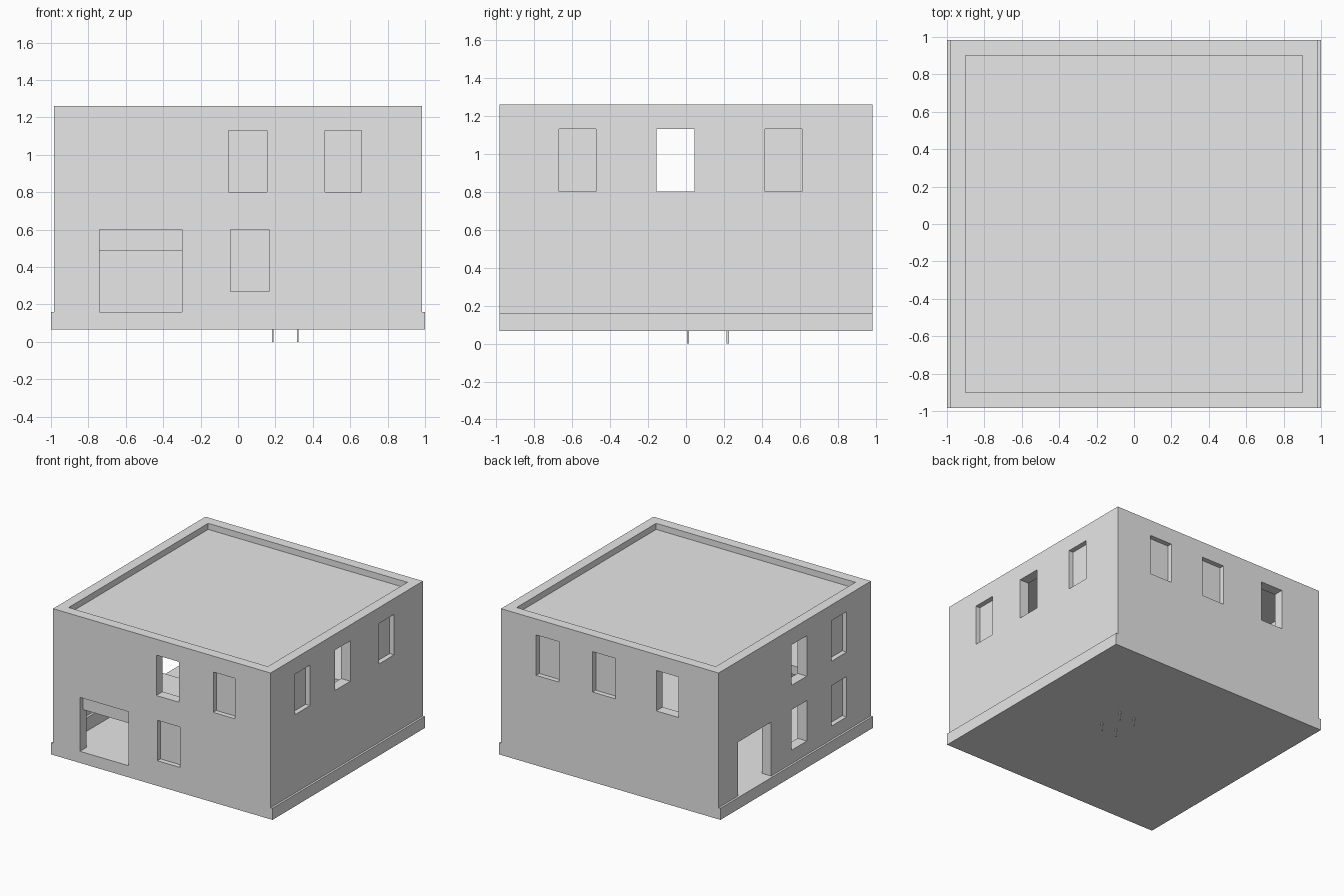
import bpy
import bmesh
from mathutils import Matrix, Vector

old = bpy.data.objects.get("Cube")
if old:
    bpy.data.objects.remove(old)

plaster = bpy.data.materials.new("plain_grey")
plaster.use_nodes = True
plaster.diffuse_color = (0.8, 0.8, 0.8, 1)
plaster.node_tree.nodes["Principled BSDF"].inputs["Base Color"].default_value = (0.8, 0.8, 0.8, 1)


def boxes(name, spans):
    """One object made of boxes given as ((x0, x1), (y0, y1), (z0, z1))."""
    bm = bmesh.new()
    for span in spans:
        mid = Vector([(a + b) / 2 for a, b in span])
        size = Vector([abs(b - a) for a, b in span])
        bmesh.ops.create_cube(bm, size=1, matrix=Matrix.Translation(mid) @ Matrix.Diagonal(size).to_4x4())
    mesh = bpy.data.meshes.new(name)
    bm.to_mesh(mesh)
    bm.free()
    mesh.materials.append(plaster)
    obj = bpy.data.objects.new(name, mesh)
    bpy.context.scene.collection.objects.link(obj)
    return obj


def cut(target, cutter):
    """Subtract the cutter, bake the result and remove the cutter."""
    mod = target.modifiers.new("cut", 'BOOLEAN')
    mod.operation = 'DIFFERENCE'
    mod.solver = 'EXACT'
    mod.object = cutter
    graph = bpy.context.evaluated_depsgraph_get()
    graph.update()
    target.data = bpy.data.meshes.new_from_object(target.evaluated_get(graph))
    target.modifiers.clear()
    bpy.data.objects.remove(cutter)


OUT, INN = 0.983, 0.9
BASE, GROUND, UPPER, TOP = 0.065, 0.16, 0.69, 1.26
LOW, HIGH = (0.27, 0.6), (0.8, 1.13)
DOOR = (GROUND, 0.6)


def on_wall(side, along, height, near, far):
    """Box in a wall, between two distances from the centre."""
    sign = -1 if side in ("front", "minus_x") else 1
    depth = tuple(sorted((sign * near, sign * far)))
    if side in ("front", "back"):
        return (along, depth, height)
    return (depth, along, height)


# Openings: wall, span along it, height span, and whether a pane closes it
openings = [
    ("front", (-0.05, 0.155), HIGH, False),
    ("front", (0.465, 0.66), HIGH, True),
    ("front", (-0.04, 0.165), LOW, True),
    ("front", (-0.74, -0.3), DOOR, False),
    ("back", (0.46, 0.665), HIGH, True),
    ("back", (-0.05, 0.155), HIGH, True),
    ("back", (-0.62, -0.42), HIGH, False),
    ("plus_x", (-0.67, -0.475), HIGH, True),
    ("plus_x", (-0.155, 0.045), HIGH, False),
    ("plus_x", (0.415, 0.61), HIGH, True),
    ("minus_x", (0.305, 0.73), DOOR, False),
    ("minus_x", (-0.155, 0.045), HIGH, False),
    ("minus_x", (-0.155, 0.045), LOW, False),
    ("minus_x", (-0.67, -0.475), HIGH, True),
    ("minus_x", (-0.67, -0.475), LOW, True),
]

# Walls: hollow shell with openings cut through
walls = boxes("walls", [((-OUT, OUT), (-OUT, OUT), (GROUND, TOP))])
cut(walls, boxes("cavity_cutter", [((-INN, INN), (-INN, INN), (0, 2))]))
cut(walls, boxes("opening_cutter", [on_wall(s, a, h, INN - 0.03, OUT + 0.03) for s, a, h, _ in openings]))

# Panes set back in the closed windows
boxes("window_panes", [on_wall(s, a, h, 0.92, 0.943) for s, a, h, closed in openings if closed])

# Partly raised shutter at the wide front opening
boxes("front_shutter", [on_wall("front", (-0.74, -0.3), (0.485, 0.6), 0.92, 0.943)])

# Base slab, roof, and upper floor with an open strip across the middle
boxes("base_slab", [((-1, 1), (-OUT, OUT), (BASE, GROUND))])
boxes("roof", [((-INN, INN), (-INN, INN), (1.15, 1.21))])
boxes("upper_floor", [((-INN, INN), y, (UPPER - 0.07, UPPER)) for y in ((-INN, -0.44), (0.21, INN))])

# Small table whose thin legs reach down through the slab
boxes("table_legs", [((x - 0.004, x + 0.004), (y - 0.006, y + 0.006), (0, 0.26))
                     for x in (0.185, 0.32) for y in (0.01, 0.22)])
boxes("table_top", [((0.175, 0.33), (0, 0.23), (0.26, 0.275))])
